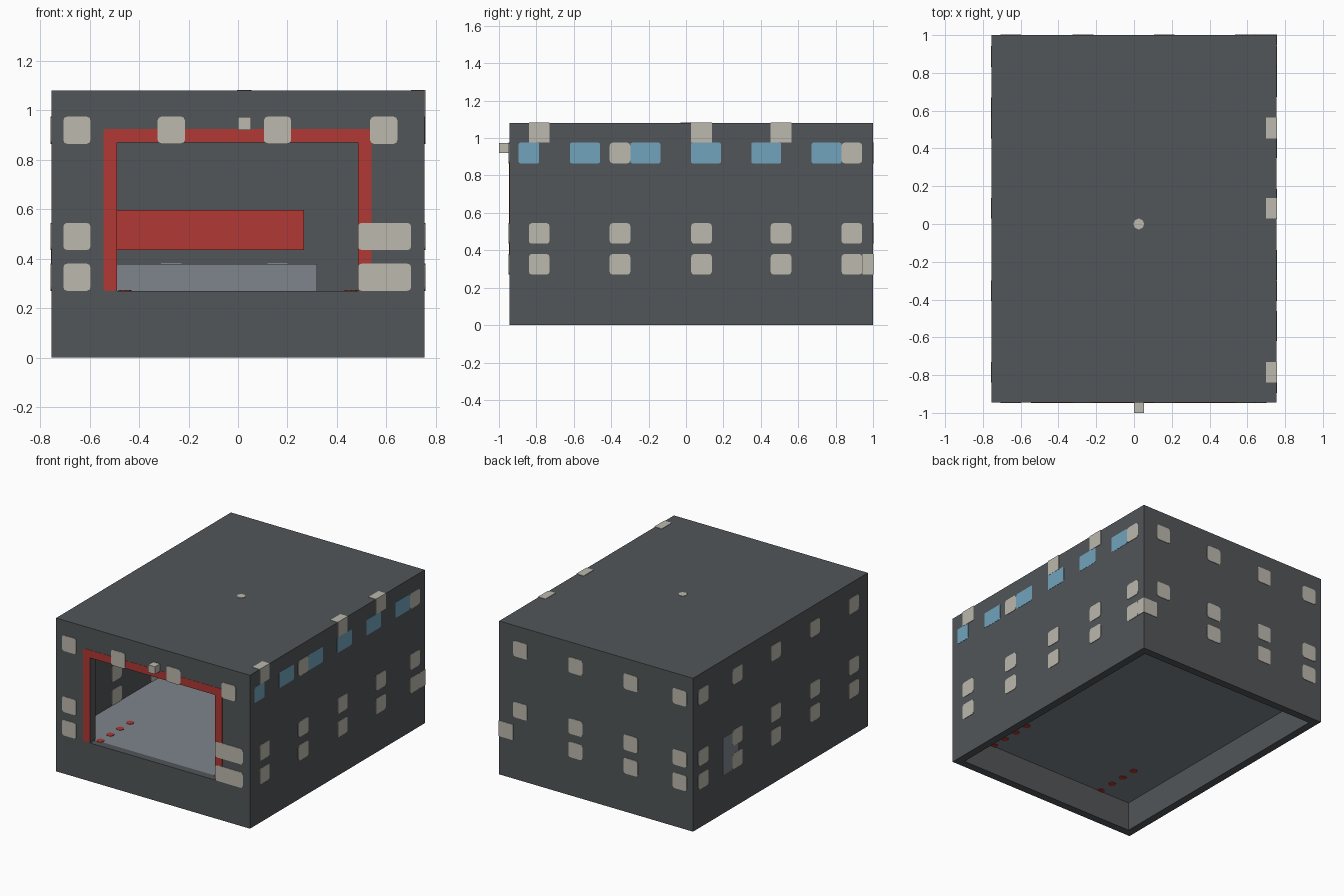
import bpy
import bmesh
from mathutils import Matrix, Vector

if "Cube" in bpy.data.objects:
    bpy.data.objects.remove(bpy.data.objects["Cube"], do_unlink=True)

# Main dimensions
X, Y0, Y1, TOP = 0.755, -0.945, 1.0, 1.08
WALL = 0.055
FLOOR_LOW, FLOOR_TOP = 0.205, 0.27
OPEN_L, OPEN_R, OPEN_TOP = -0.49, 0.485, 0.87
HALF = 0.055
PROUD = 0.003


def material(name, color):
    mat = bpy.data.materials.new(name)
    mat.use_nodes = True
    mat.diffuse_color = (*color, 1)
    mat.node_tree.nodes["Principled BSDF"].inputs["Base Color"].default_value = (*color, 1)
    return mat


GREY = material("dark grey wall", (0.085, 0.093, 0.098))
CREAM = material("cream window", (0.50, 0.48, 0.42))
RED = material("red trim", (0.434, 0.04, 0.033))
BLUE = material("blue glass", (0.168, 0.371, 0.515))
STEEL = material("blue grey floor", (0.209, 0.235, 0.266))


def boxes(name, spans, mat, axis=None, bevel=0.0):
    """One object from (low, high) corner pairs; edges along axis are rounded."""
    bm = bmesh.new()
    for low, high in spans:
        low, high = Vector(low), Vector(high)
        size = high - low
        place = Matrix.Translation((low + high) / 2) @ Matrix.Diagonal((*size, 1))
        verts = bmesh.ops.create_cube(bm, size=1, matrix=place)["verts"]
        if bevel:
            edges = {e for v in verts for e in v.link_edges
                     if abs((e.verts[0].co - e.verts[1].co).normalized()[axis]) > 0.9}
            bmesh.ops.bevel(bm, geom=list(edges), offset=bevel, segments=2,
                            profile=0.5, affect='EDGES')
    return finish(name, bm, mat)


def discs(name, centres, radius, depth, mat):
    bm = bmesh.new()
    for c in centres:
        bmesh.ops.create_cone(bm, cap_ends=True, segments=8, radius1=radius, radius2=radius,
                              depth=depth, matrix=Matrix.Translation(c))
    return finish(name, bm, mat)


def finish(name, bm, mat):
    mesh = bpy.data.meshes.new(name)
    bm.to_mesh(mesh)
    bm.free()
    mesh.materials.append(mat)
    obj = bpy.data.objects.new(name, mesh)
    bpy.context.collection.objects.link(obj)
    return obj


def cut(target, cutter):
    mod = target.modifiers.new("cut", 'BOOLEAN')
    mod.operation, mod.solver, mod.object = 'DIFFERENCE', 'EXACT', cutter
    bpy.context.view_layer.objects.active = target
    bpy.ops.object.modifier_apply(modifier=mod.name)
    bpy.data.objects.remove(cutter, do_unlink=True)


# Hollow shell, open below, with a front doorway
shell = boxes("building_shell", [((-X, Y0, 0), (X, Y1, TOP))], GREY)
cut(shell, boxes("room_cutter", [((WALL - X, Y0 + WALL, -0.1),
                                  (X - WALL, Y1 - WALL, TOP - WALL))], GREY))
cut(shell, boxes("doorway_cutter", [((OPEN_L, Y0 - 0.1, FLOOR_TOP),
                                     (OPEN_R, Y0 + 0.1, OPEN_TOP))], GREY))

# Raised floor slab
boxes("floor", [((WALL - X, Y0 + WALL, FLOOR_LOW), (X - WALL, Y1 - WALL, FLOOR_TOP))], STEEL)

# Red doorway frame
F0, F1 = Y0 - PROUD / 2, Y0 + WALL + PROUD
boxes("doorway_frame", [
    ((OPEN_L - WALL, F0, FLOOR_TOP), (OPEN_L, F1, OPEN_TOP + WALL)),
    ((OPEN_R, F0, FLOOR_TOP), (OPEN_R + WALL, F1, OPEN_TOP + WALL)),
    ((OPEN_L - 0.02, F0, OPEN_TOP), (OPEN_R + 0.02, F1, OPEN_TOP + WALL)),
], RED, axis=1, bevel=0.012)


# Windows run through the wall, slightly proud on both sides
def side_window(side, y, z, half=HALF):
    a, b = sorted((side * (X + PROUD), side * (X - WALL - PROUD)))
    return (a, y - half, z - HALF), (b, y + half, z + HALF)


def end_window(y_outer, inward, x, z, half=HALF):
    a, b = sorted((y_outer - inward * PROUD, y_outer + inward * (WALL + PROUD)))
    return (x - half, a, z - HALF), (x + half, b, z + HALF)


LOW, MID, HIGH = 0.325, 0.49, 0.92
SIDE_Y = (-0.785, -0.353, 0.083, 0.508, 0.887)
END_X = (-0.652, -0.27, 0.16, 0.59)
style = dict(mat=CREAM, bevel=0.015)

boxes("right_side_windows", [side_window(-1, y, z) for y in SIDE_Y for z in (LOW, MID, HIGH)],
      axis=0, **style)
boxes("left_side_windows", [side_window(1, y, z) for y in SIDE_Y for z in (LOW, MID)]
      + [side_window(1, SIDE_Y[i], HIGH) for i in (1, 4)], axis=0, **style)
boxes("left_eave_windows", [((X - WALL, SIDE_Y[i] - HALF, 0.975),
                             (X + PROUD, SIDE_Y[i] + HALF, TOP + PROUD)) for i in (0, 2, 3)], CREAM)
boxes("back_windows", [end_window(Y1, -1, x, z) for x in END_X for z in (MID, HIGH)]
      + [end_window(Y1, -1, x, LOW) for x in END_X[:3]], axis=1, **style)
boxes("back_corner_window", [((X - 0.11, Y1 - WALL, LOW - HALF),
                              (X + PROUD, Y1 + PROUD, LOW + HALF))], CREAM)
boxes("front_windows", [end_window(Y0, 1, x, HIGH) for x in END_X]
      + [end_window(Y0, 1, END_X[0], z) for z in (LOW, MID)]
      + [end_window(Y0, 1, 0.593, z, 0.108) for z in (LOW, MID)], axis=1, **style)

# Blue clerestory glass on the left side
GLASS = [(-0.895, -0.785)] + [(-0.62 + 0.323 * i, -0.46 + 0.323 * i) for i in range(5)]
boxes("blue_glazing", [((X - WALL - 0.001, a, HIGH - HALF), (X + 0.0015, b, HIGH + HALF))
                       for a, b in GLASS], BLUE, axis=0, bevel=0.008)

# Side door, partly behind a window
boxes("side_door", [((-X - 0.0015, 0.5, FLOOR_TOP), (-X + WALL, 0.67, 0.53))], STEEL)

# Lamps above the doorway and on the roof
boxes("doorway_lamp", [((0, Y0 - WALL, 0.92), (0.053, Y0 + 0.01, 0.973))], CREAM)
discs("roof_lamp", [(0.025, 0, TOP)], 0.029, 2 * PROUD, CREAM)

# Red markers through the floor
discs("floor_markers", [(s * 0.457, -0.878 + 0.11 * i, (FLOOR_LOW + FLOOR_TOP) / 2)
                        for s in (-1, 1) for i in range(4)],
      0.026, FLOOR_TOP - FLOOR_LOW + 2 * PROUD, RED)

# Fittings along the inside of the back wall
boxes("red_cabinet", [((WALL - X, 0.83, 0.435), (0.267, Y1 - WALL, 0.598))], RED)
boxes("low_bench", [((WALL - X, 0.83, FLOOR_TOP), (0.32, Y1 - WALL, 0.378))], STEEL)
